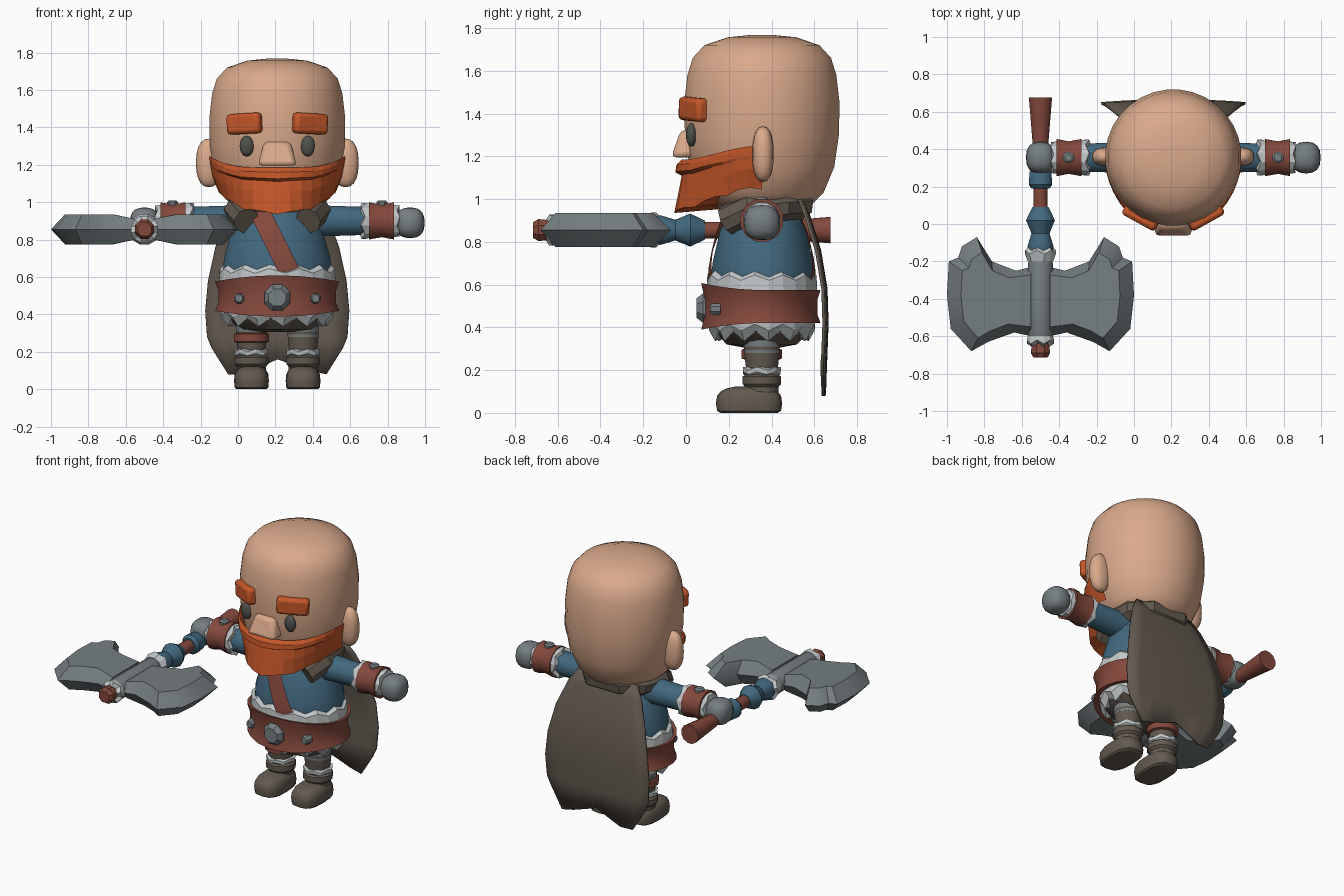
import bpy, bmesh
from math import sin, cos, pi, sqrt, radians
from mathutils import Vector

old = bpy.data.objects.get("Cube")
if old:
    bpy.data.objects.remove(old)

CX, CY = 0.21, 0.355      # centre line of the figure
parts = []


def material(name, r, g, b):
    m = bpy.data.materials.new(name)
    m.use_nodes = True
    m.diffuse_color = (r, g, b, 1)
    m.node_tree.nodes["Principled BSDF"].inputs["Base Color"].default_value = (r, g, b, 1)
    return m


skin = material("skin", 0.70, 0.40, 0.26)
orange = material("orange_hair", 0.56, 0.095, 0.022)
blue = material("blue_cloth", 0.055, 0.14, 0.21)
leather = material("red_leather", 0.23, 0.065, 0.045)
metal = material("grey_metal", 0.18, 0.21, 0.22)
fur = material("pale_fur", 0.54, 0.57, 0.57)
taupe = material("taupe_cloth", 0.125, 0.102, 0.08)
dark = material("dark_grey", 0.08, 0.08, 0.072)


def finish(name, bm, mat):
    bmesh.ops.recalc_face_normals(bm, faces=bm.faces)
    me = bpy.data.meshes.new(name)
    bm.to_mesh(me)
    bm.free()
    me.materials.append(mat)
    ob = bpy.data.objects.new(name, me)
    bpy.context.collection.objects.link(ob)
    parts.append(ob)
    return ob


def loft(name, rings, mat, closed=True, caps=True):
    """Skin a list of point rings with quads."""
    bm = bmesh.new()
    vs = [[bm.verts.new(p) for p in ring] for ring in rings]
    n = len(vs[0])
    for a, b in zip(vs, vs[1:]):
        for i in range(n if closed else n - 1):
            j = (i + 1) % n
            bm.faces.new((a[i], a[j], b[j], b[i]))
    if caps:
        bm.faces.new(vs[0])
        bm.faces.new(vs[-1])
    return finish(name, bm, mat)


def lathe(name, prof, mat, loc, n=16, sy=1, axis="z", s=1):
    """Turn (radius, height, zigzag) along an axis."""
    rings = []
    for r, h, *zig in prof:
        ring = []
        for i in range(n):
            a = 2 * pi * (i + 0.5) / n
            u, v = r * cos(a), r * sy * sin(a)
            w = s * (h + (zig[0] if zig and i % 2 else 0))
            p = {"z": (u, v, w), "x": (w, u, v), "y": (u, w, v)}[axis]
            ring.append(Vector(loc) + Vector(p))
        rings.append(ring)
    return loft(name, rings, mat)


def ball(name, loc, size, mat, power=1.0, floor=-9):
    bm = bmesh.new()
    bmesh.ops.create_uvsphere(bm, u_segments=16, v_segments=10, radius=1)
    for v in bm.verts:
        q = [abs(c) ** power * (1 if c > 0 else -1) * k for c, k in zip(v.co, size)]
        v.co = Vector(loc) + Vector(q)
        v.co.z = max(v.co.z, floor)
    return finish(name, bm, mat)


def box(name, loc, size, mat, rot=(0, 0, 0), taper=1, bevel=0.02):
    bm = bmesh.new()
    bmesh.ops.create_cube(bm, size=1)
    for v in bm.verts:
        if v.co.z > 0:
            v.co.x *= taper
            v.co.y = max(v.co.y, -0.5 * taper + 0.25 * (taper < 1))
        v.co = Vector([c * k for c, k in zip(v.co, size)])
    ob = finish(name, bm, mat)
    ob.location, ob.rotation_euler = loc, rot
    mod = ob.modifiers.new("bevel", "BEVEL")
    mod.width, mod.segments = bevel, 2
    return ob


def sample(prof, z):
    """Radius of a bottom-up profile at height z."""
    for (r0, z0), (r1, z1) in zip(prof, prof[1:]):
        if z0 <= z <= z1:
            return r0 + (r1 - r0) * (z - z0) / (z1 - z0)
    return prof[0][0] if z < prof[0][1] else prof[-1][0]


# Head
HEAD = [(0.14, 0.94), (0.23, 0.97), (0.29, 1.03), (0.34, 1.15), (0.362, 1.3), (0.365, 1.45),
        (0.35, 1.58), (0.325, 1.66), (0.27, 1.72), (0.16, 1.757), (0.05, 1.768)]
lathe("head", HEAD, skin, (CX, CY, 0), 32)
box("nose", (CX, -0.015, 1.26), (0.21, 0.11, 0.13), skin, taper=0.66, bevel=0.025)
for s, side in ((-1, "right"), (1, "left")):
    ball(side + "_ear", (CX + s * 0.365, 0.36, 1.21), (0.07, 0.05, 0.13), skin, 0.85)
    ball(side + "_eye", (CX + s * 0.163, 0.025, 1.3), (0.038, 0.025, 0.055), dark)
    box(side + "_brow", (CX + s * 0.175, 0.035, 1.42), (0.2, 0.065, 0.11), orange,
        (0, radians(3 * s), radians(29 * s)))

# Beard with a moustache ridge, wrapped round the jaw
ROWS = [(0, 0.0), (0.1, 0.025), (0.24, 0.03), (0.3, 0.0), (0.55, 0.012), (1, 0.035)]
rings = []
for t, bump in ROWS + [(0.92, -0.2)]:
    ring = []
    for i in range(19):
        a = radians(-90 + 10 * i)
        w = cos(a) ** 2
        low = 0.935 + 0.11 * sin(a) ** 2 + (0.012 if i % 3 else 0)
        top = 1.185 + 0.065 * sin(a) ** 4
        z = top + (low - top) * t
        r = (sample(HEAD, z) + 0.013) * (1 - w) + (0.375 + bump) * w
        ring.append((CX + r * sin(a), CY - r * cos(a), z))
    rings.append(ring)
loft("beard", rings, orange, closed=False, caps=False)

# Torso, hips and strap
SY = 0.83
TORSO = [(0.26, 0.42), (0.295, 0.6), (0.287, 0.7), (0.245, 0.85), (0.19, 0.95), (0.12, 1.0)]
lathe("torso", TORSO, blue, (CX, CY + 0.005, 0), 24, SY)
lathe("hips", [(0.1, 0.305), (0.2, 0.32), (0.27, 0.38), (0.28, 0.45)], taupe, (CX, CY, 0), 20, SY)
for s, side in ((-1, "front"), (1, "back")):
    rings = []
    for i in range(10):
        z = 0.96 - 0.04 * i
        r = sample(TORSO, z) + 0.012
        ring = []
        for k in (-0.06, 0, 0.06):
            x = -0.1 + 0.02 * i + k
            ring.append((CX + x, CY + s * SY * sqrt(max(r * r - x * x, 0.0001)), z))
        rings.append(ring)
    loft("strap_" + side, rings, leather, closed=False, caps=False)

# Fur trims above and below the belt
lathe("upper_fur", [(0.27, 0.56), (0.315, 0.57), (0.31, 0.62, 0.025), (0.28, 0.645, 0.025)],
      fur, (CX, CY, 0), 24, SY)
lathe("lower_fur", [(0.2, 0.37), (0.265, 0.335, 0.045), (0.3, 0.385, 0.03), (0.305, 0.44)],
      fur, (CX, CY, 0), 24, SY)

# Belt flaring at the front, with buckle and studs
belt = lathe("belt", [(0.28, 0.425), (0.335, 0.42), (0.318, 0.46), (0.318, 0.53), (0.335, 0.575),
                      (0.28, 0.57)], leather, (CX, CY - 0.005, 0), 24, 0.84)
for v in belt.data.vertices:
    front = max(0, (CY - v.co.y) / 0.28)
    v.co.z += (v.co.z - 0.495) * 0.4 * front * front
lathe("buckle", [(0.05, -0.04), (0.075, -0.01), (0.075, 0.03)], metal, (CX, 0.09, 0.49), 8, axis="y")
for s, side in ((-1, "right"), (1, "left")):
    lathe(side + "_belt_stud", [(0.02, -0.02), (0.03, -0.005), (0.03, 0.03)], metal,
          (CX + s * 0.205, 0.132, 0.485), 8, axis="y")

# Legs and boots
for s, side in ((-1, "right"), (1, "left")):
    x, y = CX + s * 0.138, 0.355
    lathe(side + "_thigh", [(0.085, 0.28), (0.09, 0.4)], metal, (x, y, 0), 12)
    lathe(side + "_shin", [(0.068, 0.16), (0.08, 0.23), (0.087, 0.31)], taupe, (x, y, 0), 12)
    lathe(side + "_boot_fur", [(0.07, 0.17), (0.09, 0.18, 0.012), (0.092, 0.2, 0.015), (0.07, 0.215)],
          fur, (x, y, 0), 12)
    lathe(side + "_boot_cuff", [(0.08, 0.06), (0.08, 0.12), (0.093, 0.135), (0.093, 0.17), (0.07, 0.185)],
          taupe, (x, y, 0), 12)
    ball(side + "_boot", (x, 0.295, 0.045), (0.093, 0.155, 0.08), taupe, 0.7, floor=0)
lathe("knee_band", [(0.085, 0.25), (0.098, 0.255), (0.098, 0.295), (0.085, 0.3)], leather,
      (CX - 0.138, 0.355, 0), 12)

# Arms: sleeve, fur cuffs, bracer, stud and fist
for s, side in ((-1, "right"), (1, "left")):
    at = (CX, CY, 0.9)

    def arm(name, prof, mat, n=12):
        lathe(side + name, prof, mat, at, n, axis="x", s=s)
    arm("_sleeve", [(0.1, 0.08), (0.085, 0.25), (0.078, 0.46)], blue)
    arm("_sleeve_fur", [(0.07, 0.44, 0.02), (0.1, 0.45, 0.02), (0.095, 0.49), (0.07, 0.5)], fur)
    arm("_bracer", [(0.08, 0.49), (0.103, 0.49), (0.09, 0.56), (0.103, 0.625), (0.08, 0.625)], leather)
    arm("_wrist_fur", [(0.07, 0.615), (0.09, 0.62), (0.085, 0.64, 0.015), (0.06, 0.65)], fur)
    lathe(side + "_bracer_stud", [(0.032, 0), (0.032, 0.02), (0.02, 0.03)], metal,
          (CX + s * 0.56, CY, 0.98), 8)
    ball(side + "_fist", (CX + s * 0.71, CY, 0.89), (0.078, 0.085, 0.082), metal, 0.8)

# Fur collar as a thick U round the neck
cu = bpy.data.curves.new("collar", "CURVE")
cu.dimensions, cu.bevel_depth, cu.bevel_resolution, cu.use_fill_caps = "3D", 0.072, 2, True
half = [(0.165, 0.19, 0.9), (0.215, 0.3, 0.955), (0.19, 0.45, 0.97), (0.1, 0.53, 0.975)]
path = [(CX - x, y, z) for x, y, z in half] + [(CX + x, y, z) for x, y, z in reversed(half)]
sp = cu.splines.new("POLY")
sp.points.add(len(path) - 1)
for p, co in zip(sp.points, path):
    p.co = (*co, 1)
collar = bpy.data.objects.new("collar", cu)
bpy.context.collection.objects.link(collar)
cu.materials.append(taupe)
bpy.ops.object.select_all(action="DESELECT")
collar.select_set(True)
bpy.context.view_layer.objects.active = collar
bpy.ops.object.convert(target="MESH")
parts.append(bpy.context.view_layer.objects.active)

# Cape with a ragged hem
HEM = [0.22, 0.08, 0.08, 0.12, 0.16, 0.13, 0.1, 0.08, 0.22]
rings = []
for hw, y, z in [(0.22, 0.53, 1.0), (0.27, 0.56, 0.92), (0.33, 0.61, 0.76), (0.37, 0.64, 0.58),
                 (0.385, 0.645, 0.42), (0.375, 0.64, 0.28), (0.35, 0.635, None)]:
    ring = []
    for i, hem in enumerate(HEM):
        u = i / 4 - 1
        ring.append((CX + hw * u, y + 0.015 * (1 - u * u), hem if z is None else z))
    rings.append(ring)
cape = loft("cape", rings, taupe, closed=False, caps=False)
thick = cape.modifiers.new("thickness", "SOLIDIFY")
thick.thickness, thick.offset = 0.014, 0

# Axe haft and its wraps, running front to back
AX, AZ = -0.5, 0.855


def haft(name, prof, mat, n=12):
    lathe(name, prof, mat, (AX, 0, AZ), n, axis="y")


haft("axe_haft", [(0.04, -0.65), (0.04, 0.4), (0.046, 0.46), (0.064, 0.675)], leather)
haft("grip_wrap", [(0.05, 0.19), (0.065, 0.21), (0.06, 0.28), (0.05, 0.3)], blue)
haft("neck_wrap", [(0.065, -0.15), (0.072, -0.12), (0.05, -0.05), (0.08, 0.02), (0.045, 0.09)], blue)
haft("socket_fur", [(0.06, -0.2), (0.07, -0.2), (0.085, -0.16, 0.02), (0.065, -0.14, 0.02)], fur)
haft("axe_socket", [(0.065, -0.6), (0.068, -0.59), (0.068, -0.21), (0.065, -0.2)], metal)
haft("pommel_fur", [(0.05, -0.655, 0.02), (0.075, -0.64, 0.02), (0.07, -0.6), (0.05, -0.59)], fur)
haft("pommel", [(0.04, -0.715), (0.056, -0.69), (0.05, -0.64)], leather, 8)

# Twin axe blades with bevelled edges
EDGE = [(0.05, -0.23), (0.13, -0.25), (0.26, -0.2), (0.34, -0.07), (0.42, -0.12), (0.44, -0.18),
        (0.49, -0.2), (0.5, -0.38), (0.48, -0.56), (0.37, -0.68), (0.28, -0.63), (0.14, -0.58),
        (0.05, -0.6)]
for s, side in ((-1, "right"), (1, "left")):
    rim = [(AX + s * x, y, AZ) for x, y in EDGE]
    faces = []
    for k in (1, -1):
        face = []
        for x, y in EDGE:
            near = x < 0.1
            ix = x if near else 0.25 + (x - 0.25) * 0.7
            face.append((AX + s * ix, -0.4 + (y + 0.4) * 0.75, AZ + k * (0.055 if near else 0.08)))
        faces.append(face)
    loft(side + "_axe_blade", [faces[0], rim, faces[1]], metal)

# Smooth the rounded parts and keep hard edges crisp
bpy.ops.object.select_all(action="DESELECT")
for ob in parts:
    if "fur" not in ob.name and ob.name != "beard":
        ob.select_set(True)
        bpy.context.view_layer.objects.active = ob
bpy.ops.object.shade_smooth_by_angle(angle=radians(35))
